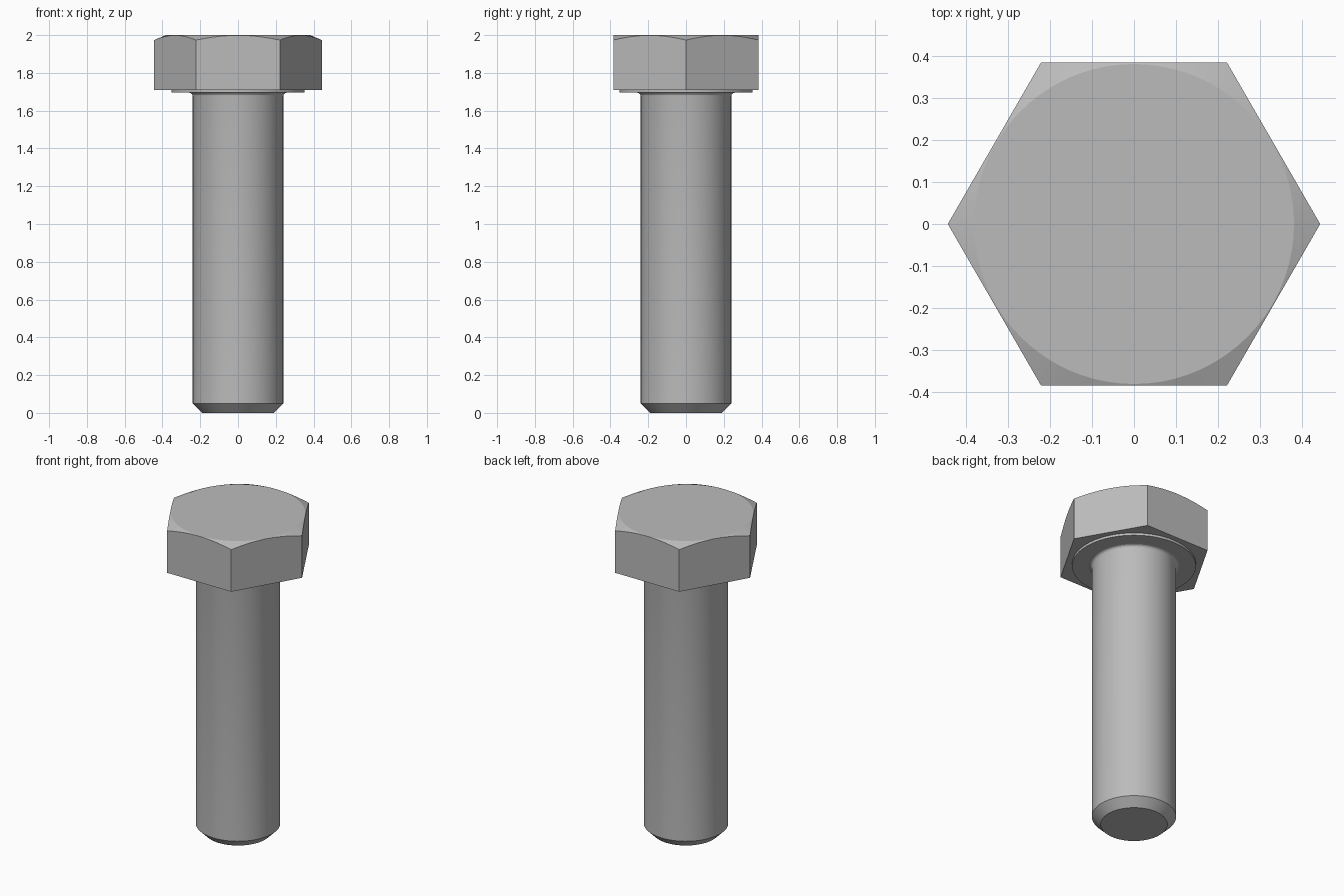
import bpy
import bmesh
from math import cos, sin, pi, radians

if "Cube" in bpy.data.objects:
    bpy.data.objects.remove(bpy.data.objects["Cube"])

GREY = (0.5, 0.5, 0.5, 1)
steel = bpy.data.materials.new("grey steel")
steel.use_nodes = True
steel.diffuse_color = GREY
steel.node_tree.nodes["Principled BSDF"].inputs["Base Color"].default_value = GREY


def finish(bm, name):
    bmesh.ops.recalc_face_normals(bm, faces=bm.faces)
    mesh = bpy.data.meshes.new(name)
    bm.to_mesh(mesh)
    bm.free()
    mesh.materials.append(steel)
    obj = bpy.data.objects.new(name, mesh)
    bpy.context.collection.objects.link(obj)
    bpy.ops.object.select_all(action="DESELECT")
    obj.select_set(True)
    bpy.context.view_layer.objects.active = obj
    bpy.ops.object.shade_smooth_by_angle(angle=radians(14))
    return obj


def lathe(name, profile, steps=64):
    """Revolve a (radius, height) profile around the z axis."""
    bm = bmesh.new()
    verts = [bm.verts.new((r, 0, z)) for r, z in profile]
    edges = [bm.edges.new(pair) for pair in zip(verts, verts[1:])]
    bmesh.ops.spin(bm, geom=verts + edges, cent=(0, 0, 0), axis=(0, 0, 1),
                   angle=2 * pi, steps=steps, use_duplicate=False)
    bmesh.ops.remove_doubles(bm, verts=bm.verts, dist=1e-5)
    return finish(bm, name)


# Shank with chamfered tip and a small fillet under the head
R, SEAT, FILLET = 0.24, 1.695, 0.018
fillet = [(R + FILLET * (1 - cos(a)), SEAT - FILLET * (1 - sin(a)))
          for a in (i * pi / 8 for i in range(5))]
lathe("shank", [(0, 0), (0.19, 0), (R, 0.05)] + fillet + [(R, 1.75)])

# Round bearing face below the head
lathe("washer_face", [(0, SEAT), (0.352, SEAT), (0.352, 1.72)])

# Hexagonal head, its top corners cut by a shallow cone
APOTHEM, BASE, TOP, PER_SIDE = 0.385, 1.71, 2.0, 12
RIM, SLOPE = 0.382, 0.42
bm = bmesh.new()
count = 6 * PER_SIDE
rim, edge, base = [], [], []
for i in range(count):
    a = 2 * pi * i / count
    off_mid = a % (pi / 3) - pi / 6
    r = APOTHEM / cos(off_mid)
    rim.append(bm.verts.new((RIM * cos(a), RIM * sin(a), TOP)))
    edge.append(bm.verts.new((r * cos(a), r * sin(a), TOP - SLOPE * (r - RIM))))
    if i % PER_SIDE == 0:
        base.append(bm.verts.new((r * cos(a), r * sin(a), BASE)))
bm.faces.new(rim)
bm.faces.new(base)
for i in range(count):
    j = (i + 1) % count
    bm.faces.new((rim[i], edge[i], edge[j], rim[j]))
for s in range(6):
    first = s * PER_SIDE
    arc = [edge[(first + k) % count] for k in range(PER_SIDE + 1)]
    bm.faces.new(arc + [base[(s + 1) % 6], base[s]])
finish(bm, "hex_head")
